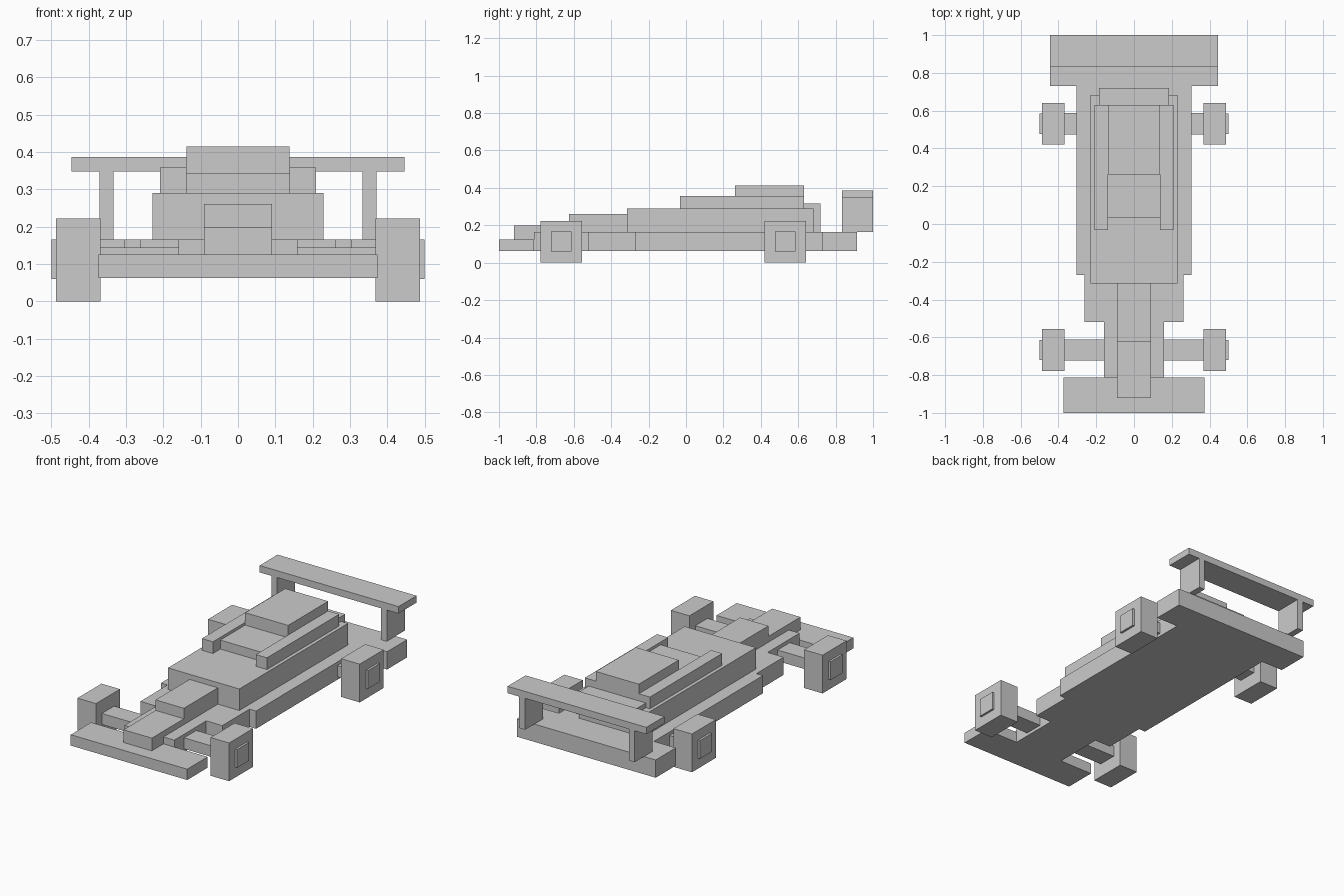
import bpy

if "Cube" in bpy.data.objects:
    bpy.data.objects.remove(bpy.data.objects["Cube"])


def box(name, x, y, z):
    """Axis-aligned box from (min, max) ranges."""
    bpy.ops.mesh.primitive_cube_add(size=1)
    o = bpy.context.object
    o.name = name
    o.location = [(a + b) / 2 for a, b in (x, y, z)]
    o.scale = [b - a for a, b in (x, y, z)]
    bpy.ops.object.transform_apply(location=True, rotation=False, scale=True)
    return o


def centred(name, half, y, z):
    return box(name, (-half, half), y, z)


def pair(name, x, y, z):
    """Same box on the left and right sides."""
    box(name + "_right", x, y, z)
    box(name + "_left", (-x[1], -x[0]), y, z)


# Stepped floor, all on one level
FLOOR = (0.062, 0.165)
centred("rear_deck", 0.446, (0.73, 0.915), FLOOR)
centred("main_floor", 0.305, (-0.27, 0.73), FLOOR)
centred("front_floor", 0.263, (-0.52, -0.27), FLOOR)
centred("nose_floor", 0.16, (-0.813, -0.52), FLOOR)
centred("front_wing", 0.374, (-1.0, -0.813), (0.062, 0.125))

# Nose and body steps
centred("nose_tip", 0.091, (-0.92, -0.626), (0.125, 0.199))
centred("nose_top", 0.091, (-0.626, -0.315), (0.125, 0.26))
centred("body", 0.229, (-0.315, 0.682), (0.165, 0.29))
centred("rear_cover", 0.184, (0.63, 0.72), (0.165, 0.317))
centred("canopy", 0.138, (0.035, 0.63), (0.29, 0.342))
centred("roof", 0.138, (0.263, 0.63), (0.342, 0.414))
pair("side_rail", (0.138, 0.209), (-0.033, 0.63), (0.29, 0.358))

# Rear wing on two posts
centred("rear_wing", 0.446, (0.835, 1.0), (0.347, 0.387))
pair("wing_post", (0.333, 0.371), (0.835, 1.0), (0.165, 0.347))

# Wheels, hubs and axles
for end, y in (("front", -0.667), ("rear", 0.531)):
    pair(end + "_wheel", (0.368, 0.487), (y - 0.11, y + 0.11), (0.0, 0.222))
    pair(end + "_hub", (0.487, 0.5), (y - 0.054, y + 0.054), (0.06, 0.166))
    centred(end + "_axle", 0.368, (y - 0.056, y + 0.056), (0.08, 0.144))
